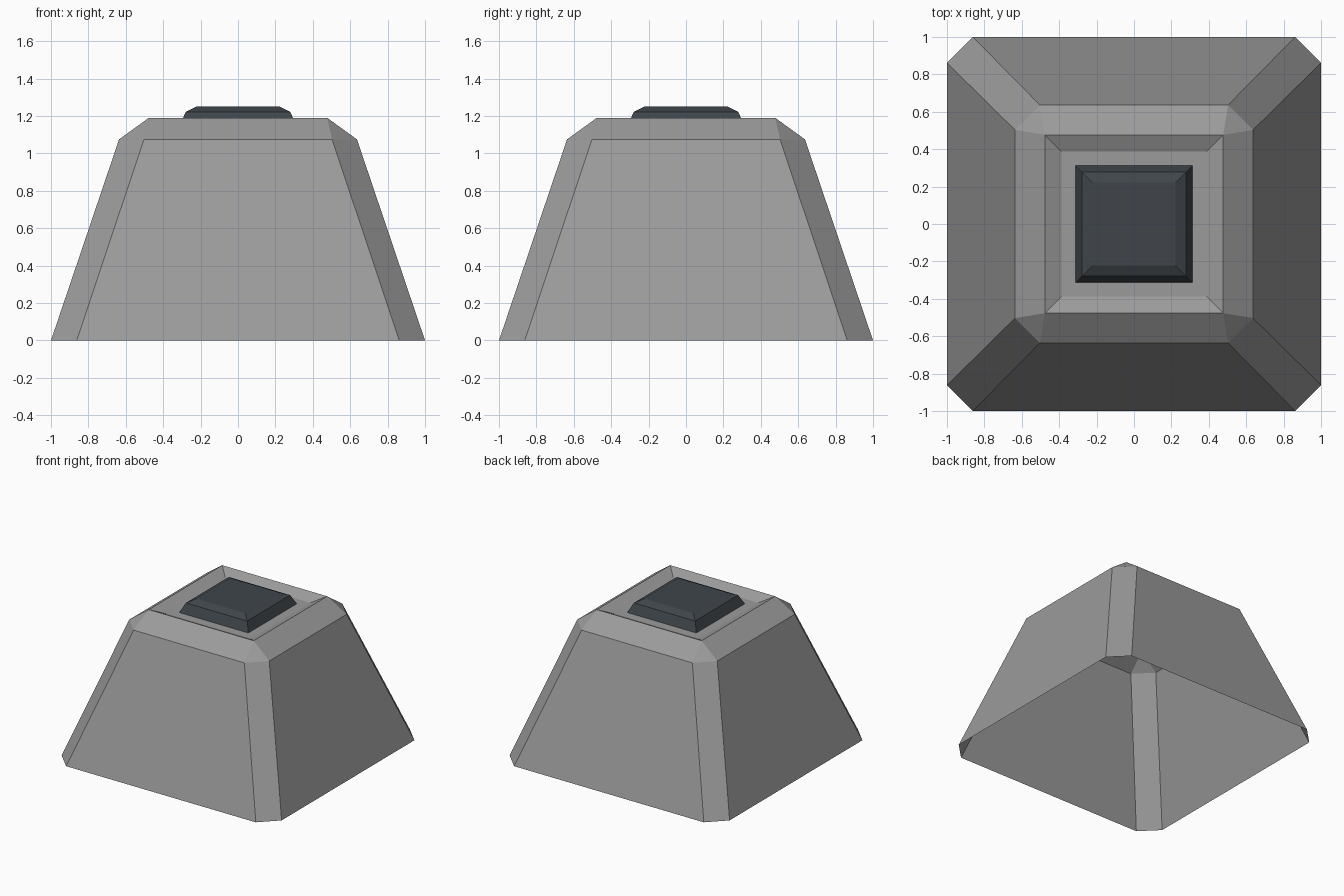
import bpy
import bmesh

cube = bpy.data.objects.get("Cube")
if cube:
    bpy.data.objects.remove(cube, do_unlink=True)


def make_material(name, colour):
    mat = bpy.data.materials.new(name)
    mat.use_nodes = True
    mat.diffuse_color = colour
    mat.node_tree.nodes["Principled BSDF"].inputs["Base Color"].default_value = colour
    return mat


def ring(bm, half, z, flat=None):
    """Square ring, or a square with clipped corners when flat is given."""
    points = []
    a, b = half, flat or half
    for _ in range(4):
        # One corner, then a quarter turn
        corner = [(a, b), (b, a)] if flat else [(a, a)]
        points.append(corner)
    verts = []
    for turn, corner in enumerate(points):
        for x, y in corner:
            for _ in range(turn):
                x, y = -y, x
            verts.append(bm.verts.new((x, y, z)))
    return verts


def bridge(bm, low, high):
    """Join two rings; a clipped ring meets a square one with corner triangles."""
    n, ratio = len(low), len(low) // len(high)
    for i in range(n):
        j = (i + 1) % n
        a, b = high[i // ratio], high[j // ratio]
        face = [low[i], low[j], b] if a == b else [low[i], low[j], b, a]
        bm.faces.new(face)


def build(name, sections, mat):
    """Stack rings from the bottom up, and close only the last one."""
    bm = bmesh.new()
    rings = [ring(bm, *section) for section in sections]
    for low, high in zip(rings, rings[1:]):
        bridge(bm, low, high)
    bm.faces.new(rings[-1])
    mesh = bpy.data.meshes.new(name)
    bm.to_mesh(mesh)
    bm.free()
    mesh.materials.append(mat)
    obj = bpy.data.objects.new(name, mesh)
    bpy.context.collection.objects.link(obj)
    return obj


grey = make_material("stone grey", (0.33, 0.33, 0.33, 1))
slate = make_material("dark slate", (0.05, 0.06, 0.069, 1))

# Hollow tapered base: clipped walls, bevelled shoulder, sunken top
build("base_shell", [(1, 0, 0.862), (0.636, 1.075, 0.503),
                     (0.477, 1.19), (0.387, 1.147)], grey)

# Bevelled cap standing in the sunken top
build("top_cap", [(0.314, 1.147), (0.279, 1.222), (0.222, 1.25)], slate)
